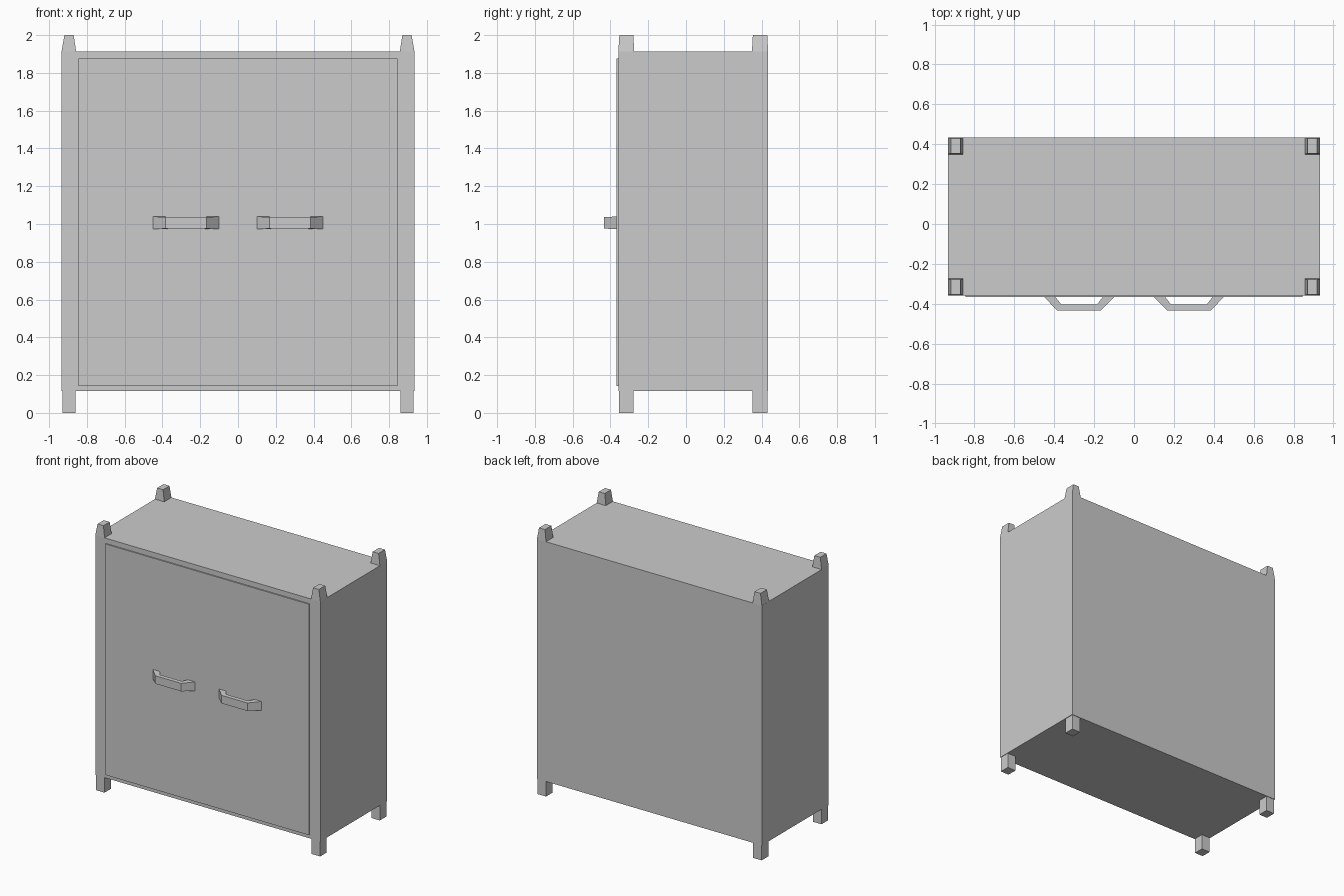
import bpy

if "Cube" in bpy.data.objects:
    bpy.data.objects.remove(bpy.data.objects["Cube"])


def mesh(name, verts, faces):
    me = bpy.data.meshes.new(name)
    me.from_pydata(verts, [], faces)
    ob = bpy.data.objects.new(name, me)
    bpy.context.collection.objects.link(ob)
    # consistent outward normals
    import bmesh
    bm = bmesh.new()
    bm.from_mesh(me)
    bmesh.ops.recalc_face_normals(bm, faces=bm.faces)
    bm.to_mesh(me)
    bm.free()
    return ob


def frustum(name, lo, hi):
    """Box between two rectangles, each (x0, x1, y0, y1, z)."""
    verts = []
    for x0, x1, y0, y1, z in (lo, hi):
        verts += [(x0, y0, z), (x1, y0, z), (x1, y1, z), (x0, y1, z)]
    faces = [(3, 2, 1, 0), (4, 5, 6, 7)]
    faces += [(i, (i + 1) % 4, (i + 1) % 4 + 4, i + 4) for i in range(4)]
    return mesh(name, verts, faces)


def box(name, x0, x1, y0, y1, z0, z1):
    return frustum(name, (x0, x1, y0, y1, z0), (x0, x1, y0, y1, z1))


FRONT, BACK, HALF_W = -0.358, 0.435, 0.934
BOTTOM, TOP = 0.115, 1.914

# Cabinet body and raised door panel
box("cabinet_body", -HALF_W, HALF_W, FRONT, BACK, BOTTOM, TOP)
box("door_panel", -0.845, 0.845, -0.367, FRONT + 0.01, 0.142, 1.875)

# Four feet and four tapered corner posts
for side, s in (("left", -1), ("right", 1)):
    for end, y0, y1 in (("front", FRONT, -0.274), ("back", 0.349, BACK)):
        xa, xb = sorted((s * 0.93, s * 0.86))
        box(f"{end}_{side}_foot", xa, xb, y0 + 0.004, y1 - 0.004, 0, BOTTOM + 0.01)
        xa, xb = sorted((s * HALF_W, s * 0.857))
        xc, xd = sorted((s * 0.919, s * 0.87))
        frustum(f"{end}_{side}_top_post", (xa, xb, y0, y1, TOP - 0.001),
                (xc, xd, y0 + 0.005, y1 - 0.005, 2.0))

# Bent bar handles: sections of (outer x, outer y, inner x, inner y, half height)
half = [(-0.18, -0.362, -0.122, -0.362, 0.034), (-0.108, -0.435, -0.09, -0.403, 0.030)]
sections = half + [(-a, b, -c, d, h) for a, b, c, d, h in reversed(half)]
for side, cx in (("left", -0.275), ("right", 0.275)):
    verts = []
    for ox, oy, ix, iy, h in sections:
        verts += [(cx + ox, oy, 1.006 - h), (cx + ox, oy, 1.006 + h),
                  (cx + ix, iy, 1.006 + h), (cx + ix, iy, 1.006 - h)]
    faces = [(0, 1, 2, 3), (15, 14, 13, 12)]
    for k in range(0, 12, 4):
        faces += [(k + i, k + (i + 1) % 4, k + 4 + (i + 1) % 4, k + 4 + i) for i in range(4)]
    mesh(f"{side}_handle", verts, faces)
